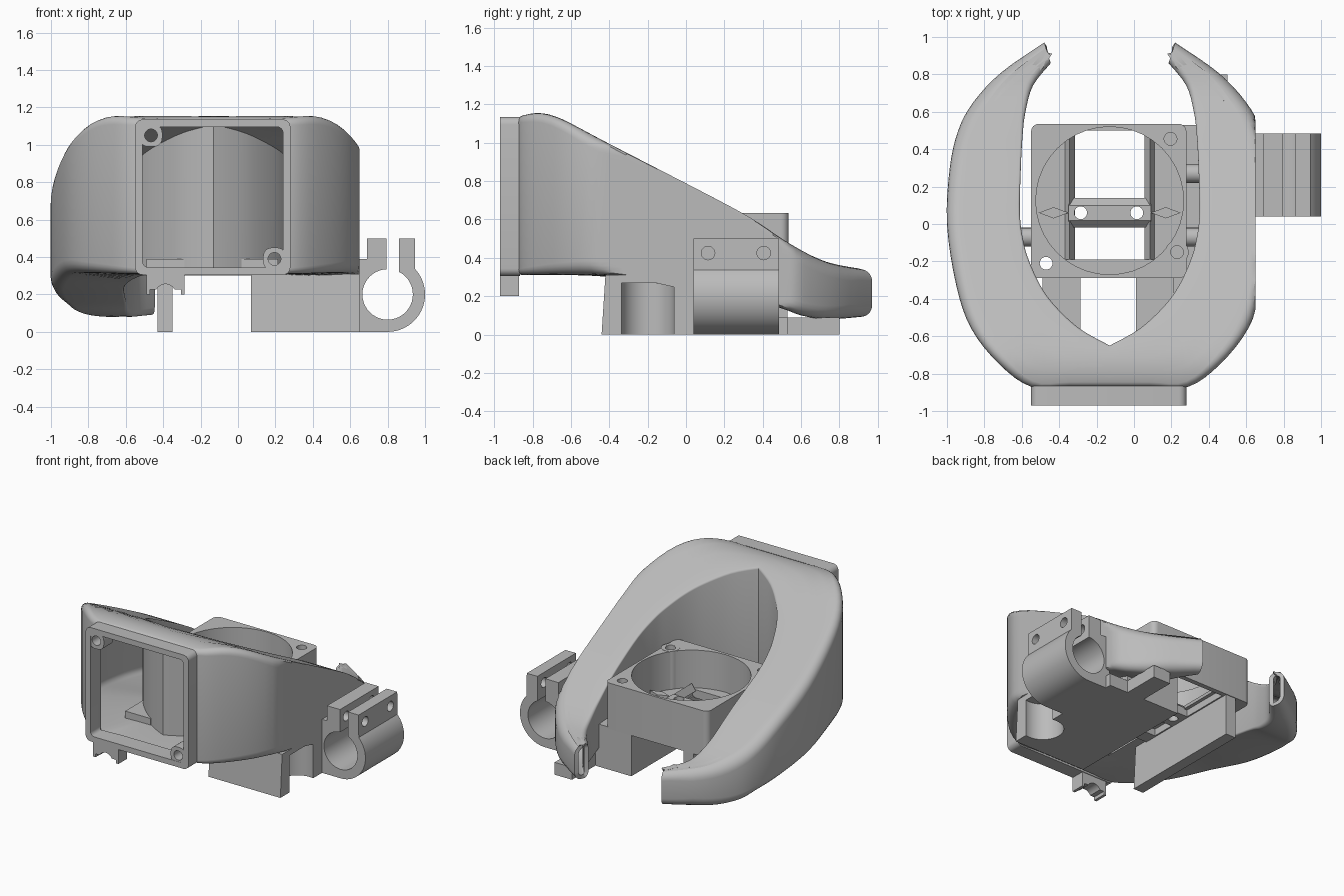
import bpy, bmesh, math
from mathutils import Vector

if "Cube" in bpy.data.objects:
    bpy.data.objects.remove(bpy.data.objects["Cube"])

grey = bpy.data.materials.new("plain grey")
grey.use_nodes = True
grey.diffuse_color = (0.5, 0.5, 0.5, 1)
grey.node_tree.nodes["Principled BSDF"].inputs["Base Color"].default_value = (0.5, 0.5, 0.5, 1)

MID = -0.13  # symmetry line of duct and fan box


def finish(name, bm):
    bmesh.ops.recalc_face_normals(bm, faces=bm.faces)
    mesh = bpy.data.meshes.new(name)
    bm.to_mesh(mesh)
    bm.free()
    mesh.materials.append(grey)
    ob = bpy.data.objects.new(name, mesh)
    bpy.context.collection.objects.link(ob)
    return ob


def prism(name, pts, axis, lo, hi):
    place = {"x": lambda a, b, t: (t, a, b), "y": lambda a, b, t: (a, t, b),
             "z": lambda a, b, t: (a, b, t)}[axis]
    bm = bmesh.new()
    ends = [[bm.verts.new(place(a, b, t)) for a, b in pts] for t in (lo, hi)]
    n = len(pts)
    for ring in ends:
        bm.faces.new(ring)
    for i in range(n):
        j = (i + 1) % n
        bm.faces.new((ends[0][i], ends[0][j], ends[1][j], ends[1][i]))
    return finish(name, bm)


def arc(cx, cy, r, start, end, n=32):
    angles = [math.radians(start + (end - start) * i / n) for i in range(n + 1)]
    return [(cx + r * math.cos(t), cy + r * math.sin(t)) for t in angles]


def circle(cx, cy, r):
    return arc(cx, cy, r, 0, 360, 40)[:-1]


def rect(x0, x1, y0, y1, r=0):
    if not r:
        return [(x0, y0), (x1, y0), (x1, y1), (x0, y1)]
    corners = ((x1 - r, y0 + r, -90), (x1 - r, y1 - r, 0), (x0 + r, y1 - r, 90), (x0 + r, y0 + r, 180))
    return [p for cx, cy, a in corners for p in arc(cx, cy, r, a, a + 90, 6)]


def bake(ob):
    deps = bpy.context.evaluated_depsgraph_get()
    mesh = bpy.data.meshes.new_from_object(ob.evaluated_get(deps))
    ob.modifiers.clear()
    ob.data = mesh


def cut(ob, *shapes):
    for pts, axis, lo, hi in shapes:
        tool = prism("cutter", pts, axis, lo, hi)
        tool.hide_render = True
        mod = ob.modifiers.new("cut", "BOOLEAN")
        mod.operation, mod.solver, mod.object = "DIFFERENCE", "EXACT", tool
        bake(ob)
        bpy.data.objects.remove(tool)
    return ob


def smooth(ob, angle=35):
    bpy.ops.object.select_all(action="DESELECT")
    ob.select_set(True)
    bpy.context.view_layer.objects.active = ob
    bpy.ops.object.shade_smooth_by_angle(angle=math.radians(angle))


def spline(pts, steps=4):
    p = [Vector(q) for q in [pts[0], *pts, pts[-1]]]
    out = []
    for i in range(1, len(p) - 2):
        a, b, c, d = p[i - 1:i + 3]
        for k in range(steps):
            t = k / steps
            out.append(0.5 * (2 * b + (c - a) * t + (2 * a - 5 * b + 4 * c - d) * t * t
                              + (3 * b - a - 3 * c + d) * t ** 3))
    return out + [p[-1]]


def height(curve, y):
    y = min(max(y, curve[0].x), curve[-1].x)
    for a, b in zip(curve, curve[1:]):
        if y <= b.x:
            return a.y + (b.y - a.y) * (y - a.x) / (b.x - a.x)
    return curve[-1].y


# Duct: two curved hollow arms lofted between outer and inner outlines
outer = spline([(-.13, -.87), (-.35, -.87), (-.55, -.87), (-.72, -.75), (-.87, -.56), (-.95, -.33),
                (-1, 0), (-.985, .3), (-.94, .5), (-.86, .65), (-.71, .81), (-.48, .97)])
inner = spline([(-.13, -.65), (-.29, -.56), (-.42, -.44), (-.5, -.33), (-.56, -.2), (-.59, -.1),
                (-.61, .05), (-.605, .3), (-.595, .48), (-.58, .6), (-.54, .74), (-.445, .86)])
top = spline([(-.88, 1.135), (-.77, 1.155), (-.65, 1.125), (-.45, 1.02), (-.1, .84), (.3, .63),
              (.5, .5), (.6, .44), (.7, .39), (.8, .36), (.98, .33)])
bottom = spline([(-.88, .31), (-.4, .31), (0, .235), (.45, .15), (.6, .1), (.75, .08), (.98, .1)])


def section(i):
    o, n = outer[i], inner[i]
    f = i / (len(outer) - 1)
    w = (o - n).length
    ro = min(0.025 + 0.2 * max(0, f - .15), 0.07, w * .45)
    rn = 0.012 + 0.033 * max(0, f - .7) / .3
    pts = []
    corners = ((w - ro, ro, -90, 0), (w - ro, ro, 0, 1), (rn, rn, 90, 1), (rn, rn, 180, 0))
    for cu, r, start, up in corners:
        for u, dz in arc(cu, 0, r, start, start + 90, 5):
            q = n.lerp(o, u / w)
            z = height(top, q.y) - r + dz if up else height(bottom, q.y) + r + dz
            pts.append((q.x, q.y, z))
        if start in (90, 180):
            continue
        if up:
            for k in (.75, .5, .25):
                q = n.lerp(o, k)
                pts.append((q.x, q.y, height(top, q.y)))
    return pts


bm = bmesh.new()
for side in (1, -1):
    rings = []
    for i in range(len(outer)):
        ring = []
        for x, y, z in section(i):
            x = x if side == 1 else min(2 * MID - x, 0.65)
            ring.append(bm.verts.new((x, y, z)))
        rings.append(ring)
    for a, b in zip(rings, rings[1:]):
        for i in range(len(a)):
            j = (i + 1) % len(a)
            bm.faces.new((a[i], a[j], b[j], b[i]))
bmesh.ops.remove_doubles(bm, verts=bm.verts, dist=0.0005)
duct = finish("air_duct", bm)
wall = duct.modifiers.new("wall", "SOLIDIFY")
wall.thickness, wall.offset = 0.028, -1
bake(duct)
smooth(cut(duct, (rect(-.51, .24, .345, 1.095), "y", -1, -.8)))

# Front flange with two screw bosses
flange = prism("front_flange", rect(-.55, .28, .305, 1.135, .04), "y", -.97, -.865)
smooth(cut(flange, (rect(-.51, .24, .345, 1.095, .03), "y", -1, -.8)))
for x, z in ((-.465, 1.05), (.195, .39)):
    boss = prism("flange_boss", rect(x - .06, x + .06, z - .06, z + .06, .045), "y", -.968, -.86)
    smooth(cut(boss, (circle(x, z, .034), "y", -1, -.8)))

# Cable clip below the flange
clip = prism("cable_clip", rect(-.49, -.285, .2, .31), "y", -.97, -.87)
smooth(cut(clip, (circle(-.3875, .2, .055), "y", -1, -.8),
           (rect(-.47, -.305, .18, .225), "y", -1, -.8)))

# Fan box with round well, floor opening and corner holes
box = prism("fan_box", rect(-.55, .28, -.29, .535, .04), "z", .3, .635)
smooth(cut(box, (circle(MID, .125, .395), "z", .36, .7),
           (rect(-.34, .08, -.19, .5), "z", .2, .4),
           (circle(.195, .455, .034), "z", .2, .7),
           (circle(-.47, -.21, .034), "z", .2, .7),
           (circle(.23, -.15, .034), "z", .2, .7)))
boss = prism("box_boss", circle(.23, -.15, .062), "z", .3, .637)
smooth(cut(boss, (circle(.23, -.15, .036), "z", .2, .7)))

# Crossbar, ridges and ribs in the well
bar = prism("crossbar", [(-.02, .3), (.14, .3), (.14, .36), (.1, .4), (.02, .4), (-.02, .36)], "x", -.35, .09)
smooth(cut(bar, *[(circle(x, .06, .034), "z", .2, .5) for x in (-.285, .015)]))
for x in (-.345, .085):
    prism("well_ridge", [(x - .03, .35), (x + .03, .35), (x, .4)], "y", -.19, .5)
for x in (-.43, .17):
    prism("well_rib", [(x - .08, .06), (x, .03), (x + .08, .06), (x, .09)], "z", .35, .4)

# Arms linking box to duct
for x in (-.49, .01):
    prism("box_link", rect(x, x + .205, -.6, -.27), "z", .31, .39)
for x0, x1, y in ((.26, .4, .27), (.26, .4, -.07), (-.64, -.53, -.07)):
    smooth(prism("side_pin", circle(y, .42, .05), "x", x0, x1))

# Legs: thin wall on one side, broad base on the other
prism("thin_leg", [(-.42, 0), (.53, 0), (.53, .32), (-.4, .32)], "x", -.43, -.35)
base = prism("broad_base", [(-.44, 0), (.53, 0), (.53, .31), (-.42, .31)], "x", .07, .65)
smooth(cut(base, (circle(.62, -.2, .14), "z", -.1, .27),
           (rect(.5, .7, .3, .6), "z", .09, .5)))
prism("base_tongue", rect(.36, .5, .5, .8), "z", 0, .09)

# Rod clamp with slot, ears and bolt holes
profile = [(.62, 0)] + arc(.8, .2, .2, -90, 43) + [(.945, .5), (.69, .5), (.69, .39), (.62, .39)]
clamp = prism("rod_clamp", profile, "y", .04, .485)
smooth(cut(clamp, (circle(.8, .2, .135), "y", 0, .6),
           (rect(.795, .86, .25, .6), "y", 0, .6),
           (circle(.115, .425, .035), "x", .6, 1.1),
           (circle(.405, .425, .035), "x", .6, 1.1)))
